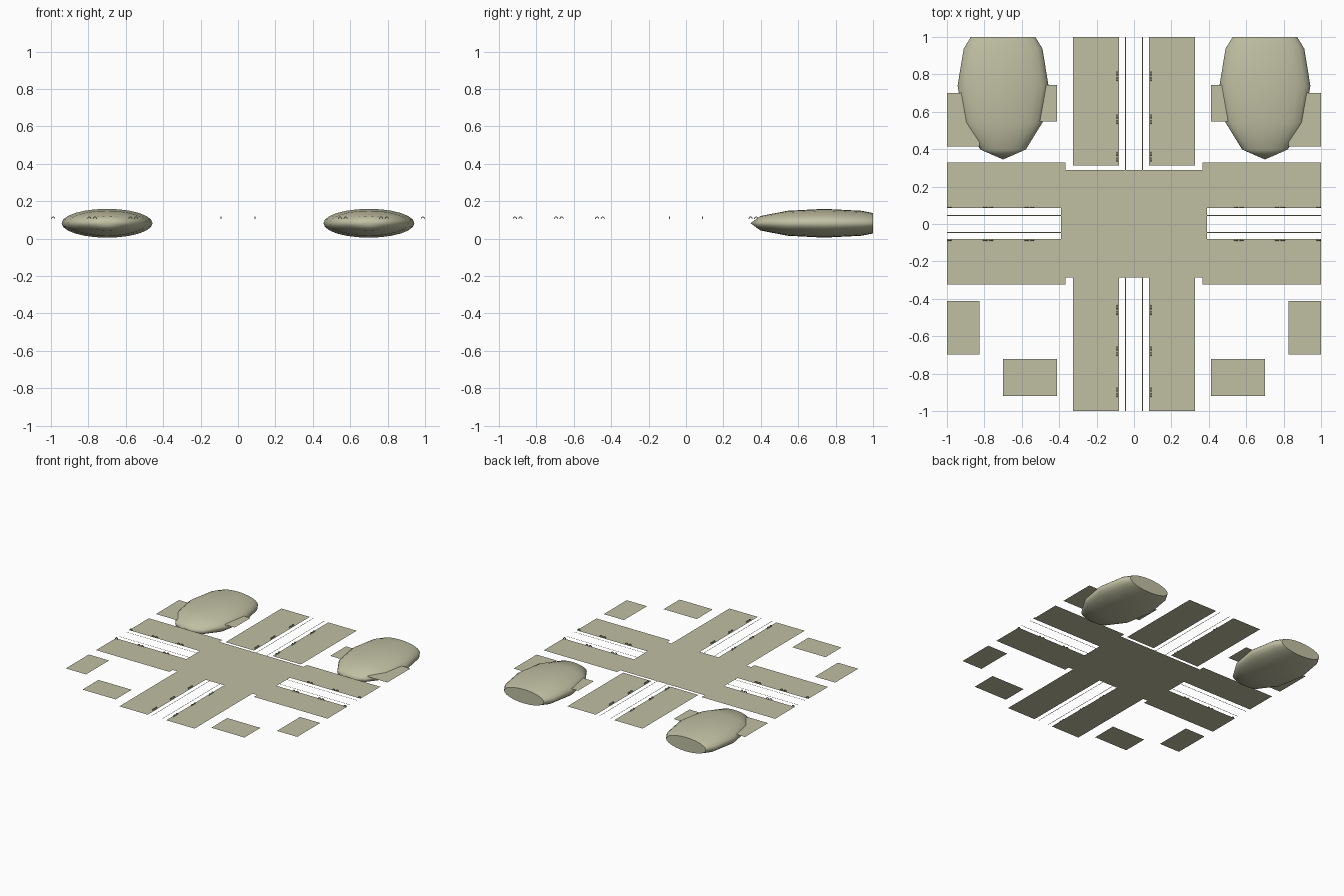
import bpy, bmesh, math
from mathutils import Vector

if "Cube" in bpy.data.objects:
    bpy.data.objects.remove(bpy.data.objects["Cube"])

Z = 0.105  # street level

OLIVE = bpy.data.materials.new("olive_stone")
OLIVE.diffuse_color = (0.53, 0.53, 0.37, 1.0)
OLIVE.use_nodes = True
OLIVE.node_tree.nodes["Principled BSDF"].inputs["Base Color"].default_value = OLIVE.diffuse_color


def new_object(name, bm):
    mesh = bpy.data.meshes.new(name)
    bm.to_mesh(mesh)
    bm.free()
    mesh.materials.append(OLIVE)
    ob = bpy.data.objects.new(name, mesh)
    bpy.context.collection.objects.link(ob)
    return ob


def plate(name, x0, x1, y0, y1):
    bm = bmesh.new()
    bm.faces.new([bm.verts.new((x, y, Z)) for x, y in
                  ((x0, y0), (x1, y0), (x1, y1), (x0, y1))])
    return new_object(name, bm)


def mirrored_plate(name, x0, x1, y0, y1):
    plate(name + "_right", x0, x1, y0, y1)
    plate(name + "_left", -x1, -x0, y0, y1)


# Crossing and the pavements of the four street arms
plate("crossing", -0.39, 0.39, -0.285, 0.29)
mirrored_plate("pavement_side_back", 0.365, 1.0, 0.085, 0.328)
mirrored_plate("pavement_side_front", 0.365, 1.0, -0.324, -0.08)
mirrored_plate("pavement_back", 0.08, 0.325, 0.312, 1.0)
mirrored_plate("pavement_front", 0.08, 0.325, -1.0, -0.285)

# Building plots in the corners
mirrored_plate("plot_outer_back", 0.825, 1.0, 0.415, 0.70)
mirrored_plate("plot_outer_front", 0.825, 1.0, -0.697, -0.413)
mirrored_plate("plot_inner_back", 0.413, 0.70, 0.548, 0.743)
mirrored_plate("plot_inner_front", 0.413, 0.70, -0.92, -0.723)


# Hairline kerbs with a rounded corner, one per quadrant
def kerb(name, sx, sy, e=0.043, r=0.035, w=0.004):
    bm = bmesh.new()
    rows = []
    for d in (0, w):
        c = e + r
        path = [(e + d, 1.0)]
        for i in range(7):
            a = math.pi + i * math.pi / 12
            path.append((c + (r - d) * math.cos(a), c + (r - d) * math.sin(a)))
        path.append((1.0, e + d))
        rows.append([bm.verts.new((sx * x, sy * y, Z + 0.001)) for x, y in path])
    for i in range(len(rows[0]) - 1):
        quad = [rows[0][i], rows[0][i + 1], rows[1][i + 1], rows[1][i]]
        bm.faces.new(quad if sx * sy > 0 else quad[::-1])
    new_object(name, bm)


for sx, nx in ((1, "right"), (-1, "left")):
    for sy, ny in ((1, "back"), (-1, "front")):
        kerb(f"kerb_{ny}_{nx}", sx, sy)


# Small hoops along the pavement edges
def hoops(name, x, y, along_y, offsets=(-0.015, 0.015)):
    bm = bmesh.new()
    for off in offsets:
        rings = []
        for i in range(9):
            a = math.pi * i / 8
            ring = []
            for r, d in ((0.011, -0.003), (0.011, 0.003), (0.007, 0.003), (0.007, -0.003)):
                u, z = off + r * math.cos(a), Z + 1.2 * r * math.sin(a)
                ring.append(bm.verts.new((x + d, y + u, z) if along_y else (x + u, y + d, z)))
            rings.append(ring)
        for a, b in zip(rings, rings[1:]):
            for k in range(4):
                bm.faces.new((a[k], a[(k + 1) % 4], b[(k + 1) % 4], b[k]))
    bmesh.ops.recalc_face_normals(bm, faces=bm.faces)
    new_object(name, bm)


for s in (-1, 1):
    for y in (0.79, 0.56, 0.36, -0.46, -0.68, -0.90):
        hoops("hoops_street", s * 0.09, y, True)
    for t in (-1, 1):
        for x in (0.56, 0.78):
            hoops("hoops_side", t * x, s * 0.088, False)
        hoops("hoop_end", t * 0.988, s * 0.088, False, (0,))


# Flattened domes with the axis along y, cut flat at the back edge
def dome(name, cx):
    bm = bmesh.new()
    bmesh.ops.create_uvsphere(bm, u_segments=24, v_segments=6, radius=1)
    for v in bm.verts:
        x, y, z = v.co
        v.co = Vector((cx + 0.243 * x, 0.74 + 0.395 * z, 0.082 - 0.077 * y))
    geom = bm.verts[:] + bm.edges[:] + bm.faces[:]
    cut = bmesh.ops.bisect_plane(bm, geom=geom, plane_co=(0, 1, 0),
                                 plane_no=(0, 1, 0), clear_outer=True)
    rim = [g for g in cut["geom_cut"] if isinstance(g, bmesh.types.BMEdge)]
    bmesh.ops.contextual_create(bm, geom=rim)
    bmesh.ops.recalc_face_normals(bm, faces=bm.faces)
    for f in bm.faces:
        f.smooth = len(f.verts) < 5
    for e in rim:
        e.smooth = False
    new_object(name, bm)


dome("dome_right", 0.70)
dome("dome_left", -0.70)
